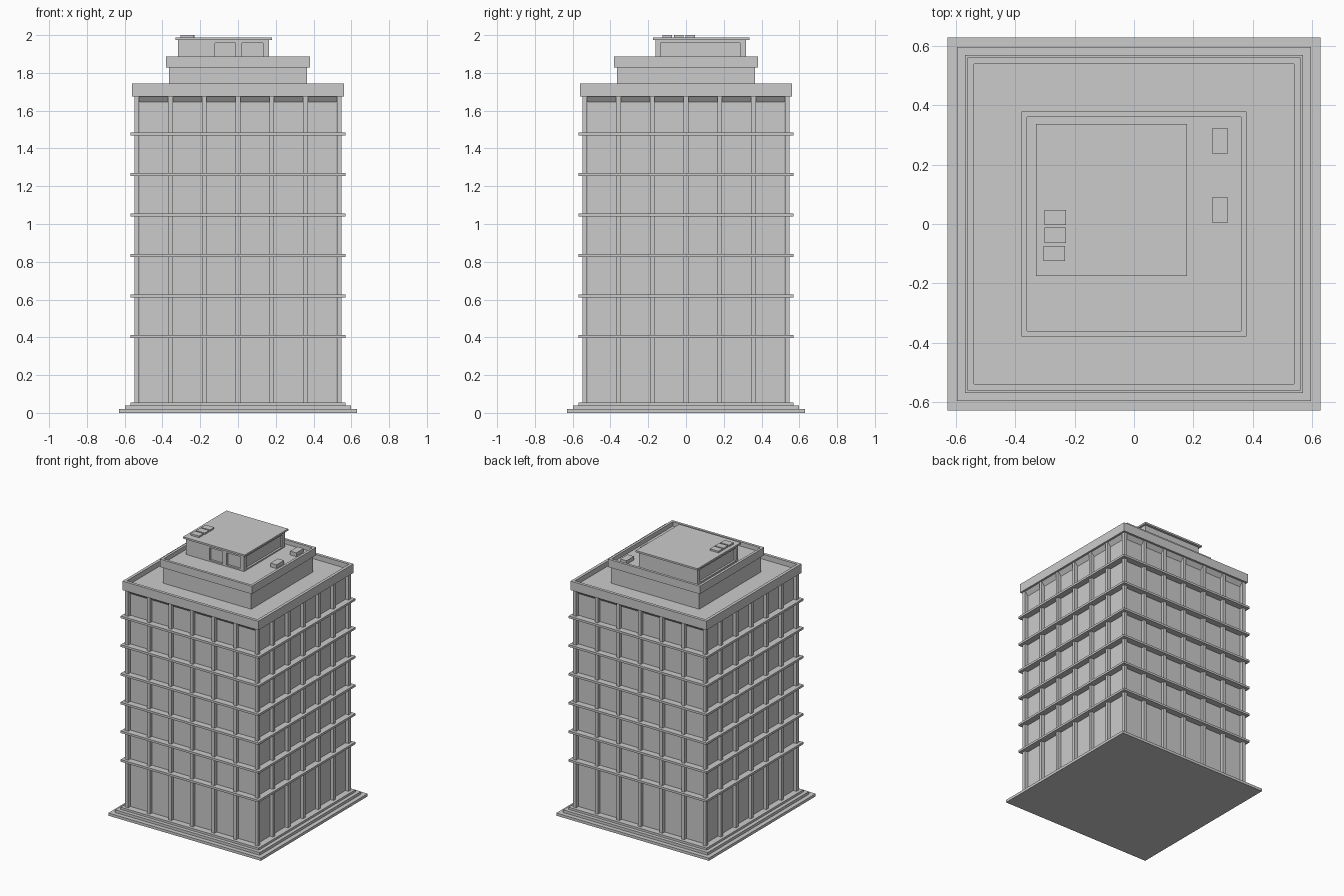
import bpy, bmesh
from mathutils import Vector

if "Cube" in bpy.data.objects:
    bpy.data.objects.remove(bpy.data.objects["Cube"])


def finish(name, bm):
    bmesh.ops.recalc_face_normals(bm, faces=bm.faces[:])
    me = bpy.data.meshes.new(name)
    bm.to_mesh(me)
    bm.free()
    ob = bpy.data.objects.new(name, me)
    bpy.context.collection.objects.link(ob)
    return ob


def add_box(bm, x0, x1, y0, y1, z0, z1):
    vs = bmesh.ops.create_cube(bm, size=1)["verts"]
    for v in vs:
        v.co = Vector((x1 if v.co.x > 0 else x0,
                       y1 if v.co.y > 0 else y0,
                       z1 if v.co.z > 0 else z0))
    return vs


def box(name, *b):
    bm = bmesh.new()
    add_box(bm, *b)
    return finish(name, bm)


def square(name, r, z0, z1):
    return box(name, -r, r, -r, r, z0, z1)


def tray(name, r, z0, z1, rim, floor):
    """Square roof block with a raised parapet around a sunken floor."""
    bm = bmesh.new()
    add_box(bm, -r, r, -r, r, z0, z1)
    bm.normal_update()
    top = max(bm.faces, key=lambda f: f.calc_center_median().z)
    bmesh.ops.inset_region(bm, faces=[top], thickness=rim)
    side = bmesh.ops.extrude_face_region(bm, geom=[top])
    new = [g for g in side["geom"] if isinstance(g, bmesh.types.BMVert)]
    if top.is_valid:
        bmesh.ops.delete(bm, geom=[top], context='FACES_ONLY')
    for v in new:
        v.co.z = floor
    return finish(name, bm)


# Stepped base and main tower walls
square("base_plinth", 0.63, 0, 0.02)
square("base_step", 0.597, 0.02, 0.04)
square("ground_slab", 0.57, 0.04, 0.056)
square("tower_walls", 0.522, 0.05, 1.69)

# Floor bands
for i in range(6):
    z = 0.404 + i * 0.2143
    square(f"floor_band_{i + 1}", 0.57, z - 0.008, z + 0.008)

# Vertical mullions on all four sides, sharing the corner posts
bm = bmesh.new()
w, mid = 0.0125, 0.5355
for i in range(7):
    for j in range(7):
        if i in (0, 6) or j in (0, 6):
            x, y = (i - 3) * mid / 3, (j - 3) * mid / 3
            add_box(bm, x - w, x + w, y - w, y + w, 0.05, 1.68)
finish("mullions", bm)

# Sloped soffit under the cornice
bm = bmesh.new()
for v in add_box(bm, -1, 1, -1, 1, 1.645, 1.677):
    r = 0.546 if v.co.z > 1.66 else 0.522
    v.co.x *= r
    v.co.y *= r
finish("sloped_soffit", bm)

# Main roof and set-back penthouse
tray("cornice_roof", 0.561, 1.676, 1.743, 0.031, 1.705)
square("penthouse_walls", 0.364, 1.70, 1.83)
tray("penthouse_roof", 0.38, 1.828, 1.887, 0.027, 1.855)

# Plant room with recessed openings
room = box("plant_room", -0.317, 0.164, -0.162, 0.318, 1.85, 1.98)
d, z0, z1 = 0.015, 1.865, 1.957
recesses = [(-0.122, -0.013, -0.3, -0.162 + d),
            (0.02, 0.132, -0.3, -0.162 + d),
            (0.164 - d, 0.3, -0.135, 0.287),
            (-0.4, -0.317 + d, -0.135, 0.287)]
bm = bmesh.new()
for r in recesses:
    add_box(bm, *r, z0, z1)
cutter = finish("recess_cutter", bm)
cutter.hide_render = True
mod = room.modifiers.new("recesses", 'BOOLEAN')
mod.operation = 'DIFFERENCE'
mod.solver = 'EXACT'
mod.object = cutter
bpy.context.view_layer.objects.active = room
bpy.ops.object.modifier_apply(modifier=mod.name)
bpy.data.objects.remove(cutter)
box("plant_room_roof", -0.331, 0.179, -0.176, 0.337, 1.975, 1.988)

# Rooftop units
for i, y in enumerate((0.0225, -0.038, -0.1)):
    s = -0.003 if i == 2 else 0
    box(f"roof_unit_{i + 1}", -0.302 + s, -0.23 + s,
        y - 0.0255, y + 0.0255, 1.985, 2.0)
for i, y in enumerate((0.28, 0.047)):
    box(f"terrace_unit_{i + 1}", 0.265, 0.316, y - 0.044, y + 0.044,
        1.85, 1.883)
